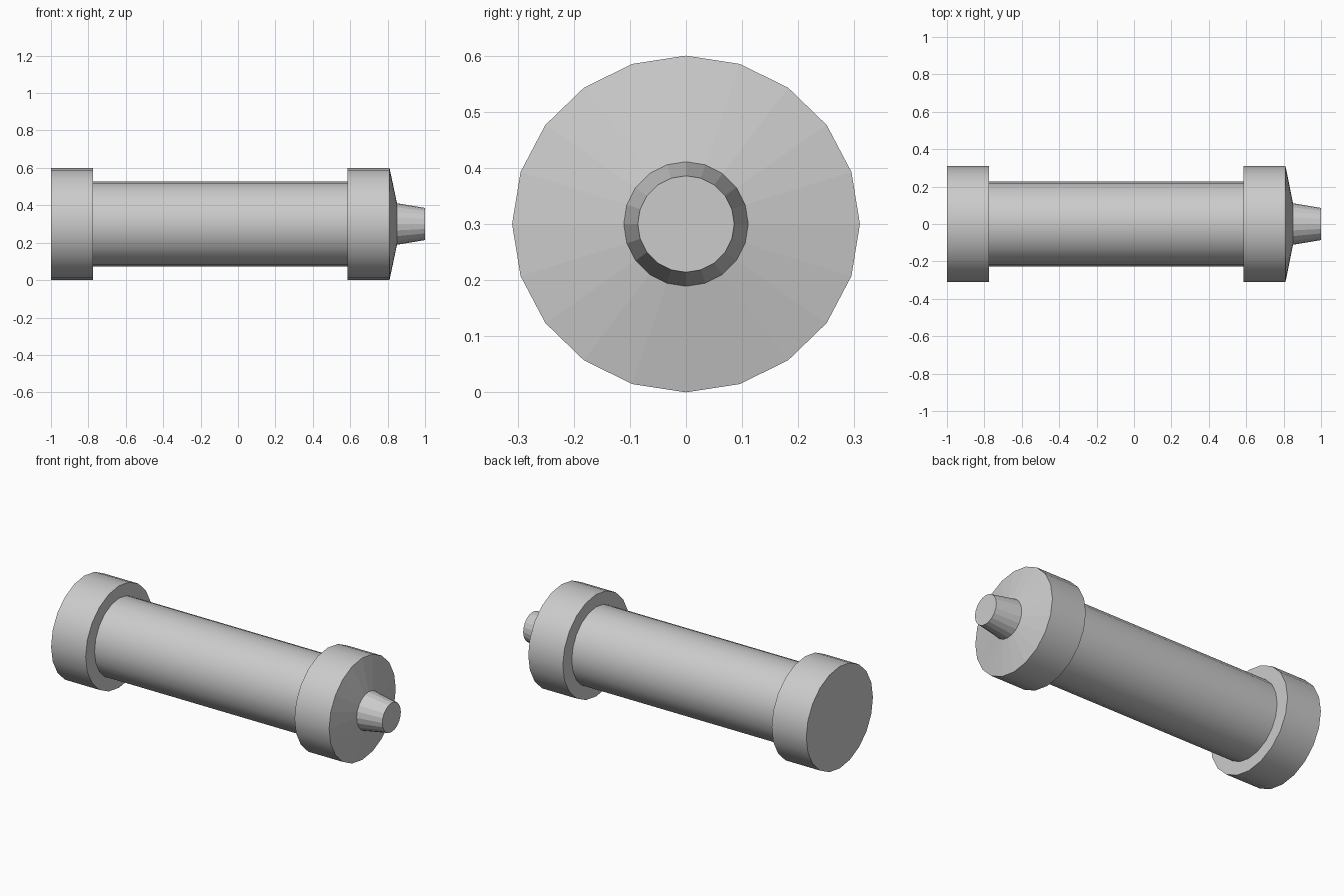
import bpy, bmesh
from math import sin, cos, pi, radians

if "Cube" in bpy.data.objects:
    bpy.data.objects.remove(bpy.data.objects["Cube"])

SIDES = 20
AXIS_Z = 0.3


def lathe(name, rings, cap_start=False, cap_end=False, smooth=True):
    """Skin a rear-to-front list of (x, y radius, z radius) rings along x."""
    bm = bmesh.new()
    loops = []
    for x, ry, rz in rings:
        angles = [2 * pi * k / SIDES for k in range(SIDES)]
        loops.append([bm.verts.new((x, ry * sin(a), AXIS_Z + rz * cos(a))) for a in angles])
    for a, b in zip(loops, loops[1:]):
        for k in range(SIDES):
            n = (k + 1) % SIDES
            bm.faces.new((a[k], b[k], b[n], a[n]))
    if cap_start:
        bm.faces.new(loops[0])
    if cap_end:
        bm.faces.new(loops[-1][::-1])
    mesh = bpy.data.meshes.new(name)
    bm.to_mesh(mesh)
    bm.free()
    obj = bpy.data.objects.new(name, mesh)
    bpy.context.collection.objects.link(obj)
    if smooth:
        bpy.ops.object.select_all(action='DESELECT')
        obj.select_set(True)
        bpy.context.view_layer.objects.active = obj
        bpy.ops.object.shade_smooth_by_angle(angle=radians(30))
    return obj


# Section sizes: slightly oval collars, round barrel and nozzle
COLLAR = (0.31, 0.3)
BARREL = (0.227, 0.227)
NOZZLE_BASE = (0.111, 0.111)
NOZZLE_TIP = (0.086, 0.086)

# Closed rear collar with its inner step
lathe("rear_collar", [(-1, *COLLAR), (-0.775, *COLLAR), (-0.775, *BARREL)], cap_start=True)

# Long barrel
lathe("barrel", [(-0.775, *BARREL), (0.585, *BARREL)])

# Front collar with its inner step
lathe("front_collar", [(0.585, *BARREL), (0.585, *COLLAR), (0.81, *COLLAR)])

# Shallow faceted cone in front of the collar
lathe("front_cone", [(0.81, *COLLAR), (0.85, *NOZZLE_BASE)], smooth=False)

# Tapered faceted nozzle
lathe("nozzle", [(0.85, *NOZZLE_BASE), (1, *NOZZLE_TIP)], cap_end=True, smooth=False)
